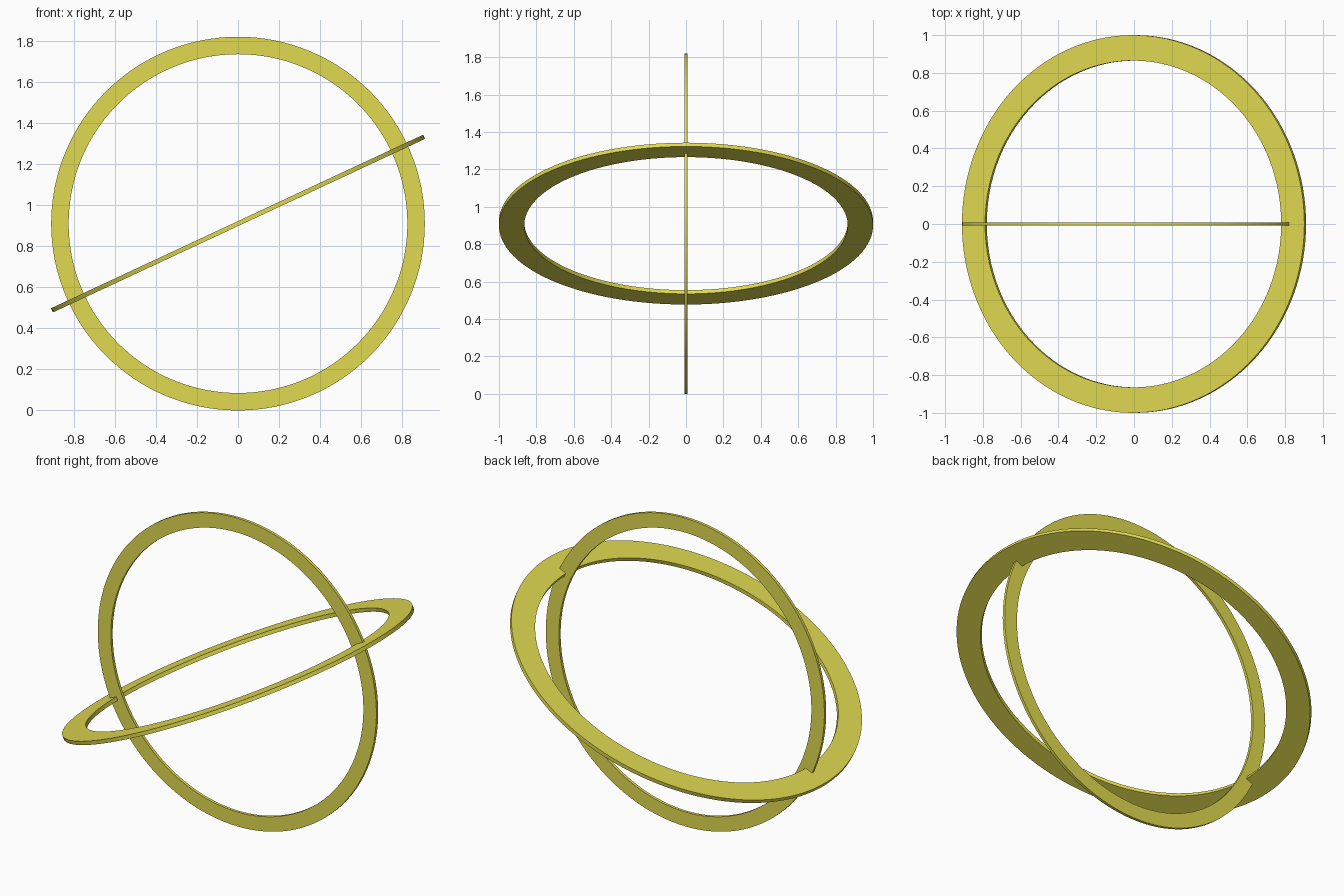
import bpy, bmesh
from math import pi, sin, cos, radians

if "Cube" in bpy.data.objects:
    bpy.data.objects.remove(bpy.data.objects["Cube"])

CENTRE_Z = 0.91
SEGMENTS = 128

yellow = bpy.data.materials.new("yellow")
yellow.diffuse_color = (0.75, 0.70, 0.08, 1)
yellow.use_nodes = True
yellow.node_tree.nodes["Principled BSDF"].inputs["Base Color"].default_value = yellow.diffuse_color


def flat_ring(name, outer, inner, thickness, tilt):
    """Flat band with a rectangular section, tilted about the y axis."""
    h = thickness / 2
    profile = [(outer, -h), (outer, h), (inner, h), (inner, -h)]
    bm = bmesh.new()
    loops = []
    for i in range(SEGMENTS):
        a = 2 * pi * i / SEGMENTS
        loops.append([bm.verts.new((r * cos(a), r * sin(a), z)) for r, z in profile])
    for i in range(SEGMENTS):
        p, q = loops[i], loops[(i + 1) % SEGMENTS]
        for k in range(4):
            n = (k + 1) % 4
            bm.faces.new((p[k], q[k], q[n], p[n]))
    bmesh.ops.recalc_face_normals(bm, faces=bm.faces)
    mesh = bpy.data.meshes.new(name)
    bm.to_mesh(mesh)
    bm.free()
    mesh.materials.append(yellow)
    ring = bpy.data.objects.new(name, mesh)
    bpy.context.collection.objects.link(ring)
    ring.location.z = CENTRE_Z
    ring.rotation_euler = tilt
    bpy.context.view_layer.objects.active = ring
    ring.select_set(True)
    bpy.ops.object.shade_smooth_by_angle(angle=radians(30))
    ring.select_set(False)
    return ring


# Upright ring facing the front
flat_ring("upright_ring", 0.91, 0.825, 0.017, (pi / 2, 0, 0))
# Wider ring, raised on the right side
flat_ring("tilted_ring", 1.0, 0.865, 0.022, (0, -radians(25), 0))
